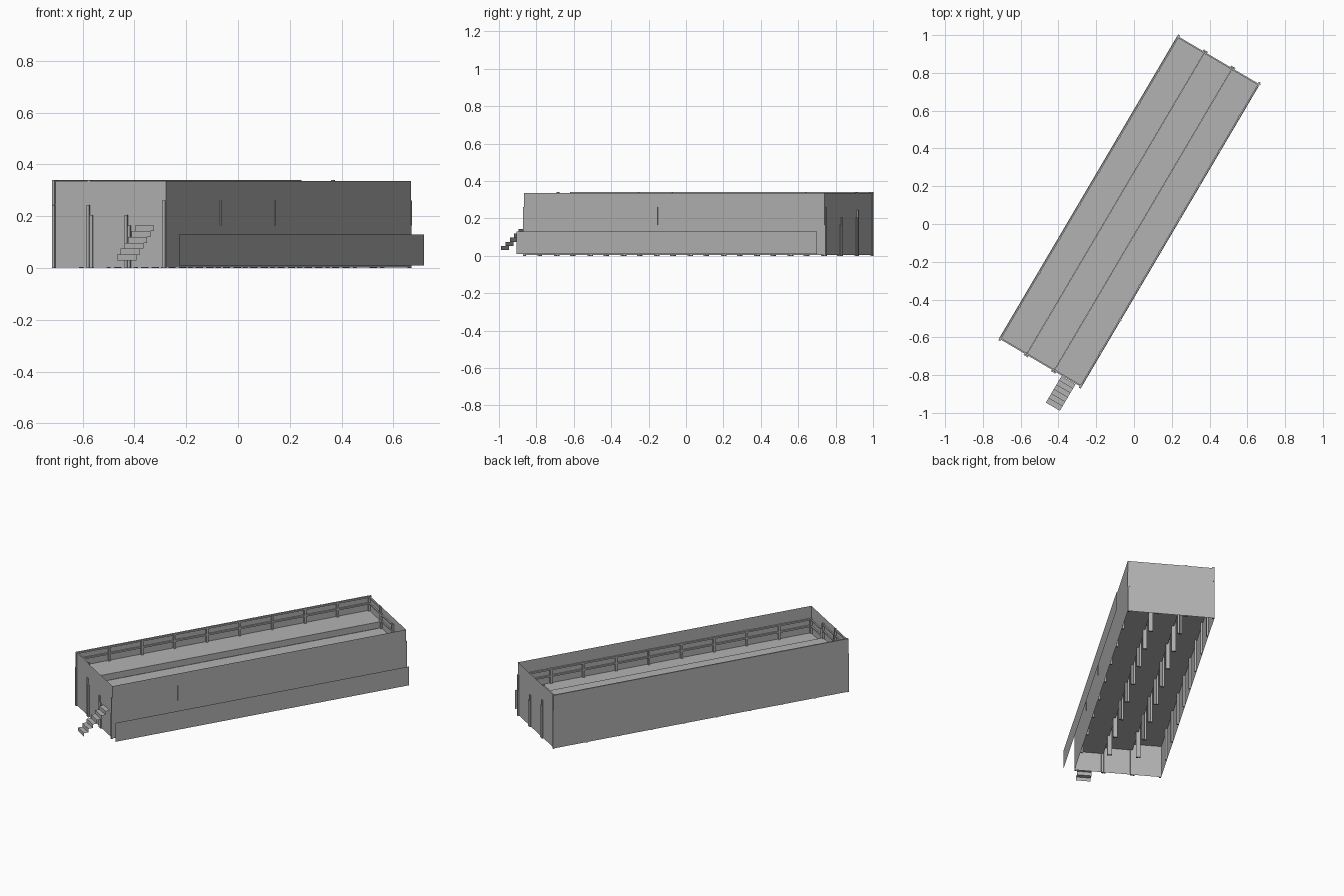
import bpy, bmesh, math
from mathutils import Matrix

cube = bpy.data.objects.get("Cube")
if cube:
    bpy.data.objects.remove(cube)

grey = bpy.data.materials.new("plain grey")
grey.use_nodes = True
grey.diffuse_color = (0.45, 0.45, 0.45, 1)
grey.node_tree.nodes["Principled BSDF"].inputs["Base Color"].default_value = (0.45, 0.45, 0.45, 1)

# The stand lies diagonally: local x runs along it, local y across it
PLACE = Matrix.Translation((-0.024, 0.066, 0)) @ Matrix.Rotation(math.radians(59.5), 4, 'Z')
L, W, BAYS = 0.932, 0.254, 9
BAY = 2 * L / BAYS
TIER = 2 * W / 3
P = 0.012                     # post size
LEVELS = (0.165, 0.205, 0.245)
RAIL = 0.095


def finish(name, bm):
    mesh = bpy.data.meshes.new(name)
    bm.to_mesh(mesh)
    bm.free()
    mesh.materials.append(grey)
    ob = bpy.data.objects.new(name, mesh)
    ob.matrix_world = PLACE
    bpy.context.collection.objects.link(ob)
    return ob


def box(bm, x0, x1, y0, y1, z0, z1):
    size = Matrix.Diagonal((x1 - x0, y1 - y0, z1 - z0, 1))
    mid = Matrix.Translation(((x0 + x1) / 2, (y0 + y1) / 2, (z0 + z1) / 2))
    bmesh.ops.create_cube(bm, size=1, matrix=mid @ size)


def sheet(bm, a, b, z0, z1):
    bm.faces.new([bm.verts.new(p) for p in
                  ((*a, z0), (*b, z0), (*b, z1), (*a, z1))])


# Tiers with their legs
for name, i, top in zip(("lower", "middle", "upper"), range(3), LEVELS):
    y0 = -W + i * TIER
    y1 = y0 + TIER
    bm = bmesh.new()
    box(bm, -L + 0.003, L - 0.003, y0 + 0.001, y1, top - 0.04, top)
    finish(name + "_deck", bm)

    bm = bmesh.new()
    for k in range(BAYS + 1):
        x = -L + k * BAY
        if k in (0, BAYS):
            x += math.copysign(0.001, x)
        for y in (y0 + 0.001, y1 - P - 0.001):
            box(bm, x - P / 2, x + P / 2, y, y + P, 0, top - 0.001)
    finish(name + "_legs", bm)

    # End rails of this tier
    bm = bmesh.new()
    for s in (-1, 1):
        x = s * (L - 0.006)
        for z in (top + RAIL - 0.008, top + RAIL * 0.5):
            box(bm, x - 0.004, x + 0.004, y0, y1, z - 0.004, z + 0.004)
        for y in (y0 + 0.001, y1 - P - 0.001):
            box(bm, x - P / 2, x + P / 2, y, y + P, top, top + RAIL)
    finish(name + "_end_rails", bm)

# Long guard rails on both sides
for name, side, base in (("lower", -1, LEVELS[0]), ("upper", 1, LEVELS[2])):
    bm = bmesh.new()
    y = side * (W - 0.007)
    for k in range(BAYS + 1):
        x = -L + k * BAY
        box(bm, x - P / 2, x + P / 2, y - P / 2, y + P / 2, base, base + RAIL)
    for z in (base + RAIL - 0.005, base + RAIL * 0.5):
        box(bm, -L, L, y - 0.004, y + 0.004, z - 0.005, z + 0.005)
    finish(name + "_side_rail", bm)

# Cladding around the outside
corners = [(-L, -W), (L, -W), (L, W), (-L, W)]
names = ("right_wall", "back_wall", "left_wall", "front_wall")
for i, name in enumerate(names):
    bm = bmesh.new()
    sheet(bm, corners[i], corners[(i + 1) % 4], 0.003, 0.34 if i == 2 else 0.336)
    finish(name, bm)

# Rail posts showing through the cladding
bm = bmesh.new()
for k in (2, 4, BAYS):
    x = -L + k * BAY
    box(bm, x - 0.002, x + 0.002, -W - 0.003, -W + 0.003, LEVELS[0], LEVELS[0] + RAIL)
finish("post_edges", bm)

# Free-standing low panel beside the right wall
bm = bmesh.new()
sheet(bm, (-L - 0.009, -W - 0.063), (L - 0.009, -W - 0.063), 0.01, 0.13)
finish("low_panel", bm)

# Folded stair up to the lower deck
bm = bmesh.new()
x, z, run, rise = -1.096, 0.03, 0.0272, 0.0225
path = [(x, z)]
for i in range(6):
    z += rise
    path.append((x, z))
    x += run
    path.append((x, z))
rows = [[bm.verts.new((px, y, pz)) for y in (-0.218, -0.132)] for px, pz in path]
for a, b in zip(rows, rows[1:]):
    bm.faces.new((a[0], a[1], b[1], b[0]))
bmesh.ops.recalc_face_normals(bm, faces=bm.faces)
if sum(f.normal.z for f in bm.faces) < 0:
    bmesh.ops.reverse_faces(bm, faces=bm.faces)
finish("stair", bm)
